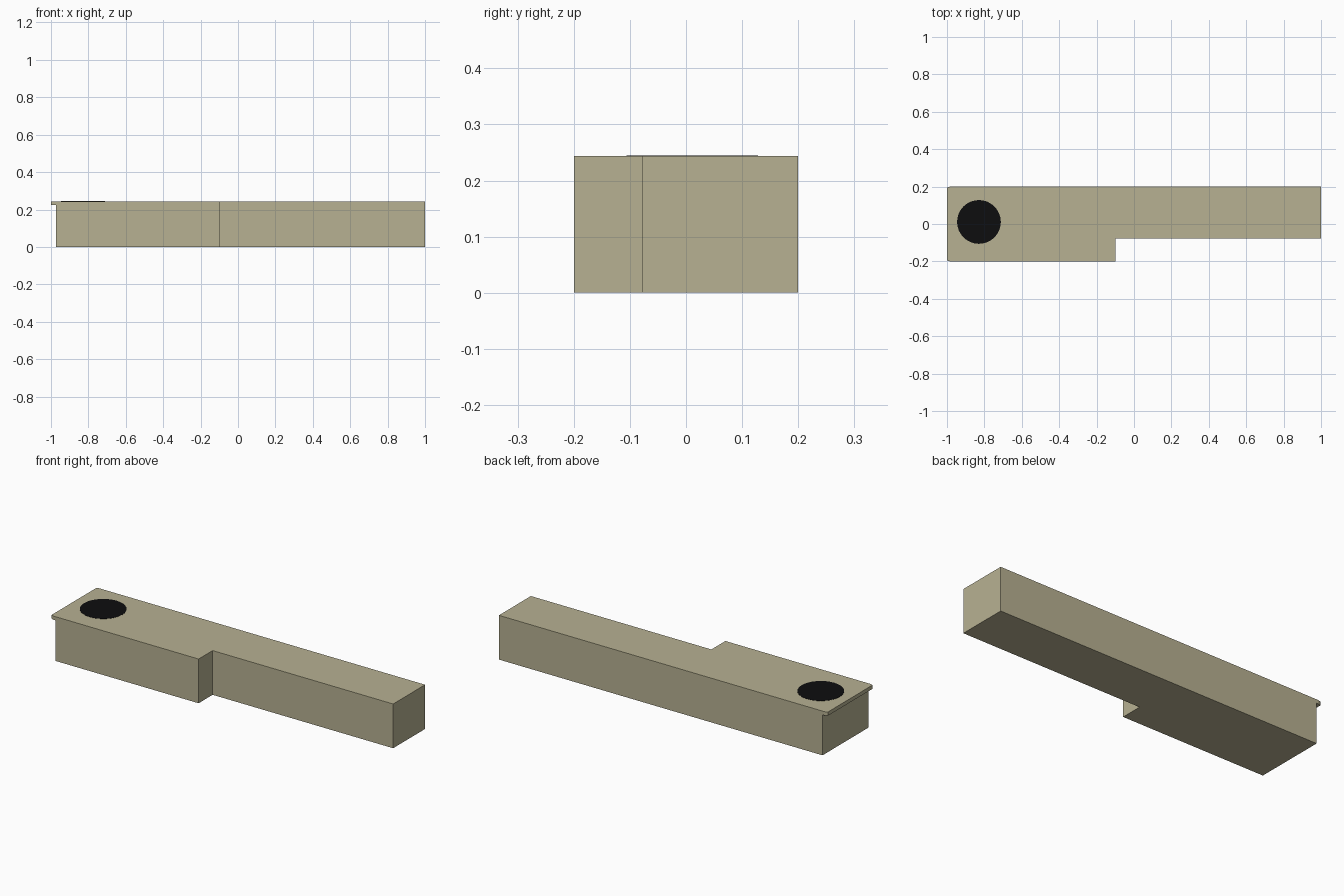
import bpy, bmesh, math

if "Cube" in bpy.data.objects:
    bpy.data.objects.remove(bpy.data.objects["Cube"])

H = 0.2436


def material(name, rgb):
    m = bpy.data.materials.new(name)
    m.diffuse_color = (*rgb, 1)
    m.use_nodes = True
    m.node_tree.nodes["Principled BSDF"].inputs["Base Color"].default_value = m.diffuse_color
    return m


def prism(name, outline, z0, z1, mat):
    """Extrude a counter-clockwise plan outline between two heights."""
    bm = bmesh.new()
    base = bm.faces.new([bm.verts.new((x, y, z0)) for x, y in outline])
    ext = bmesh.ops.extrude_face_region(bm, geom=[base], use_keep_orig=True)
    for v in ext["geom"]:
        if isinstance(v, bmesh.types.BMVert):
            v.co.z = z1
    bmesh.ops.recalc_face_normals(bm, faces=bm.faces[:])
    me = bpy.data.meshes.new(name)
    bm.to_mesh(me)
    bm.free()
    me.materials.append(mat)
    ob = bpy.data.objects.new(name, me)
    bpy.context.collection.objects.link(ob)
    return ob


beige = material("beige stone", (0.475, 0.44, 0.288))
black = material("black", (0.004, 0.004, 0.0045))

# L-shaped counter body
prism("counter_body", [(-0.972, -0.2), (-0.1, -0.2), (-0.1, -0.078),
                       (1, -0.078), (1, 0.2), (-0.972, 0.2)], 0, H, beige)

# thin overhanging lip with clipped corners on the left end
prism("counter_lip", [(-0.972, 0.2), (-0.985, 0.2), (-1, 0.194),
                      (-1, -0.194), (-0.985, -0.2), (-0.972, -0.2)],
      0.223, H, beige)

# flat black disc on the top
n = 32
disc = [(-0.829 + 0.117 * math.cos(2 * math.pi * i / n),
         0.011 + 0.117 * math.sin(2 * math.pi * i / n)) for i in range(n)]
prism("top_disc", disc, H - 0.001, H + 0.001, black)
